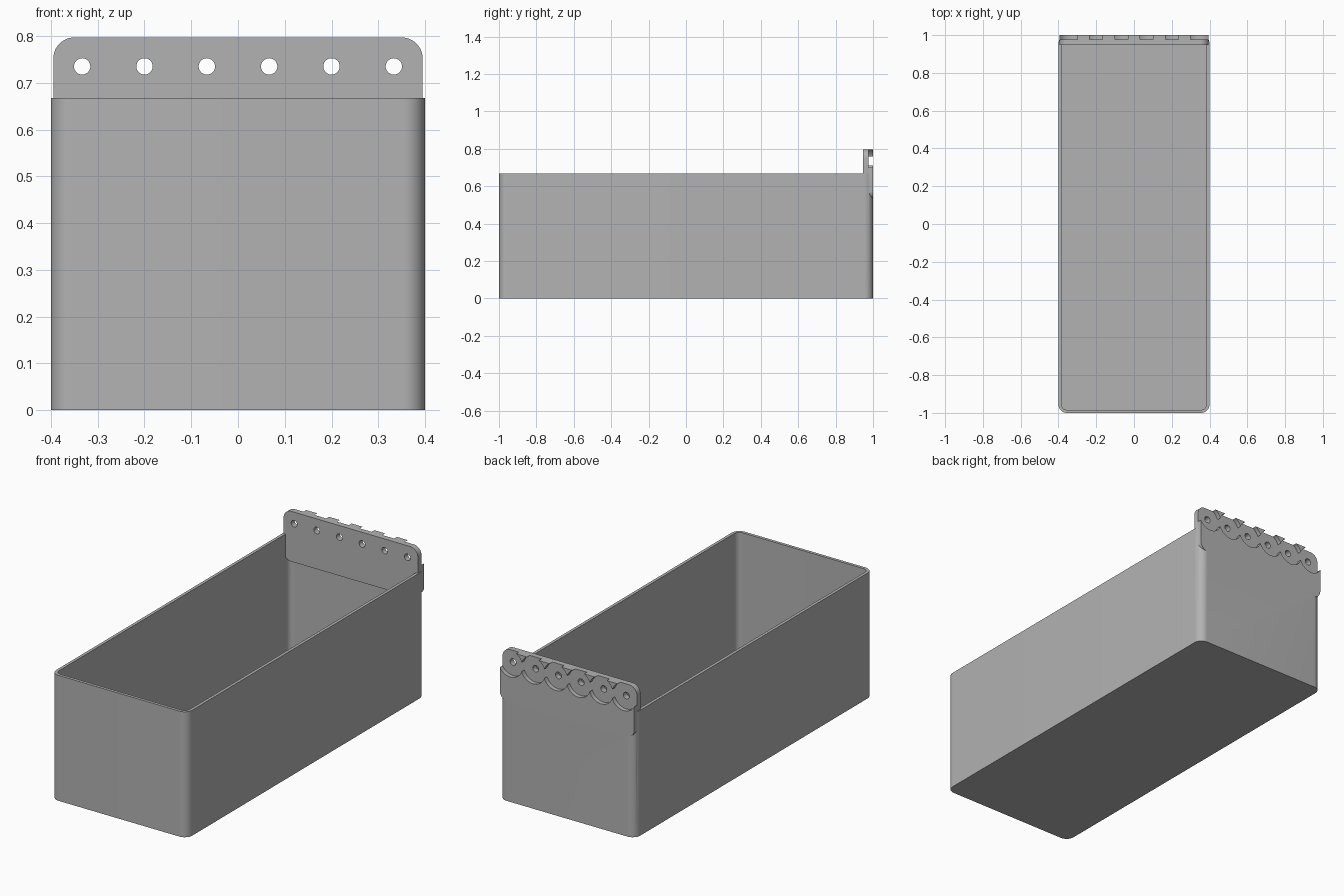
import bpy
import bmesh
from math import cos, sin, pi, radians
from mathutils import Matrix, Vector

default = bpy.data.objects.get("Cube")
if default:
    bpy.data.objects.remove(default, do_unlink=True)

HALF_W, HALF_L, BOX_H = 0.4, 1.0, 0.667
WALL, FLOOR, CORNER = 0.016, 0.024, 0.045
PLATE_W, PLATE_LOW, PLATE_TOP, PLATE_FRONT = 0.395, 0.53, 0.797, 0.947
PITCH, HOLE_Z, HOLE_R = 0.1333, 0.735, 0.0175
POCKET_R, POCKET_DEPTH = 0.071, 0.023
SCREW_X, SCREW_Y = 0.333, 0.933

grey = bpy.data.materials.new("grey plastic")
grey.use_nodes = True
grey.diffuse_color = (0.45, 0.45, 0.45, 1)
grey.node_tree.nodes["Principled BSDF"].inputs["Base Color"].default_value = grey.diffuse_color


def finish(name, bm):
    bmesh.ops.recalc_face_normals(bm, faces=bm.faces)
    mesh = bpy.data.meshes.new(name)
    bm.to_mesh(mesh)
    bm.free()
    mesh.materials.append(grey)
    obj = bpy.data.objects.new(name, mesh)
    bpy.context.collection.objects.link(obj)
    return obj


def rounded_slab(name, half_a, half_b, radius, low, high, turn=Matrix()):
    """Rounded rectangle extruded from low to high, then moved by turn."""
    bm = bmesh.new()
    ring = []
    for k, (sx, sy) in enumerate(((1, 1), (-1, 1), (-1, -1), (1, -1))):
        for i in range(13):
            a = (k + i / 12) * pi / 2
            ring.append(bm.verts.new((sx * (half_a - radius) + radius * cos(a),
                                      sy * (half_b - radius) + radius * sin(a), low)))
    face = bm.faces.new(ring)
    grown = bmesh.ops.extrude_face_region(bm, geom=[face])["geom"]
    top = [v for v in grown if isinstance(v, bmesh.types.BMVert)]
    bmesh.ops.translate(bm, verts=top, vec=(0, 0, high - low))
    bm.transform(turn)
    return finish(name, bm)


def round_cutter(start, end, r1, r2, segments=48):
    """Cylinder or cone between two points."""
    start, end = Vector(start), Vector(end)
    axis = end - start
    bm = bmesh.new()
    bmesh.ops.create_cone(bm, cap_ends=True, segments=segments, radius1=r1, radius2=r2,
                          depth=axis.length)
    bm.transform(Matrix.Translation((start + end) / 2)
                 @ axis.to_track_quat('Z', 'Y').to_matrix().to_4x4())
    return finish("cutter", bm)


def combine(target, tool, operation='DIFFERENCE'):
    tool.hide_render = True
    mod = target.modifiers.new(operation, 'BOOLEAN')
    mod.operation, mod.solver, mod.object = operation, 'EXACT', tool
    bpy.context.view_layer.objects.active = target
    bpy.ops.object.modifier_apply(modifier=mod.name)
    bpy.data.objects.remove(tool, do_unlink=True)


# Open box
bin_body = rounded_slab("bin_body", HALF_W, HALF_L, CORNER, 0, BOX_H)
combine(bin_body, rounded_slab("cavity", HALF_W - WALL, HALF_L - WALL, CORNER - WALL,
                               FLOOR, BOX_H + 0.1))

# Hanging plate across the back
upright = (Matrix.Translation((0, 0, (PLATE_LOW + PLATE_TOP) / 2))
           @ Matrix.Rotation(radians(90), 4, 'X'))
plate = rounded_slab("hanging_plate", PLATE_W, (PLATE_TOP - PLATE_LOW) / 2, CORNER,
                     -HALF_L, -PLATE_FRONT, upright)
combine(bin_body, plate, 'UNION')

# Round pockets and through holes along the plate
for i in range(6):
    x = (i - 2.5) * PITCH
    combine(bin_body, round_cutter((x, HALF_L - POCKET_DEPTH, HOLE_Z), (x, 1.1, HOLE_Z),
                                   POCKET_R, POCKET_R, 64))
    combine(bin_body, round_cutter((x, 0.9, HOLE_Z), (x, 1.1, HOLE_Z), HOLE_R, HOLE_R, 32))

# Countersunk screw holes in the floor
for sx in (-1, 1):
    for sy in (-1, 1):
        x, y = sx * SCREW_X, sy * SCREW_Y
        combine(bin_body, round_cutter((x, y, -0.1), (x, y, 0.1), HOLE_R, HOLE_R, 32))
        combine(bin_body, round_cutter((x, y, FLOOR - 0.016), (x, y, FLOOR + 0.002),
                                       HOLE_R, 0.034, 32))

# Smooth the rounded corners, keep the edges sharp
bpy.ops.object.select_all(action='DESELECT')
bin_body.select_set(True)
bpy.context.view_layer.objects.active = bin_body
bpy.ops.object.shade_smooth_by_angle(angle=radians(30))
